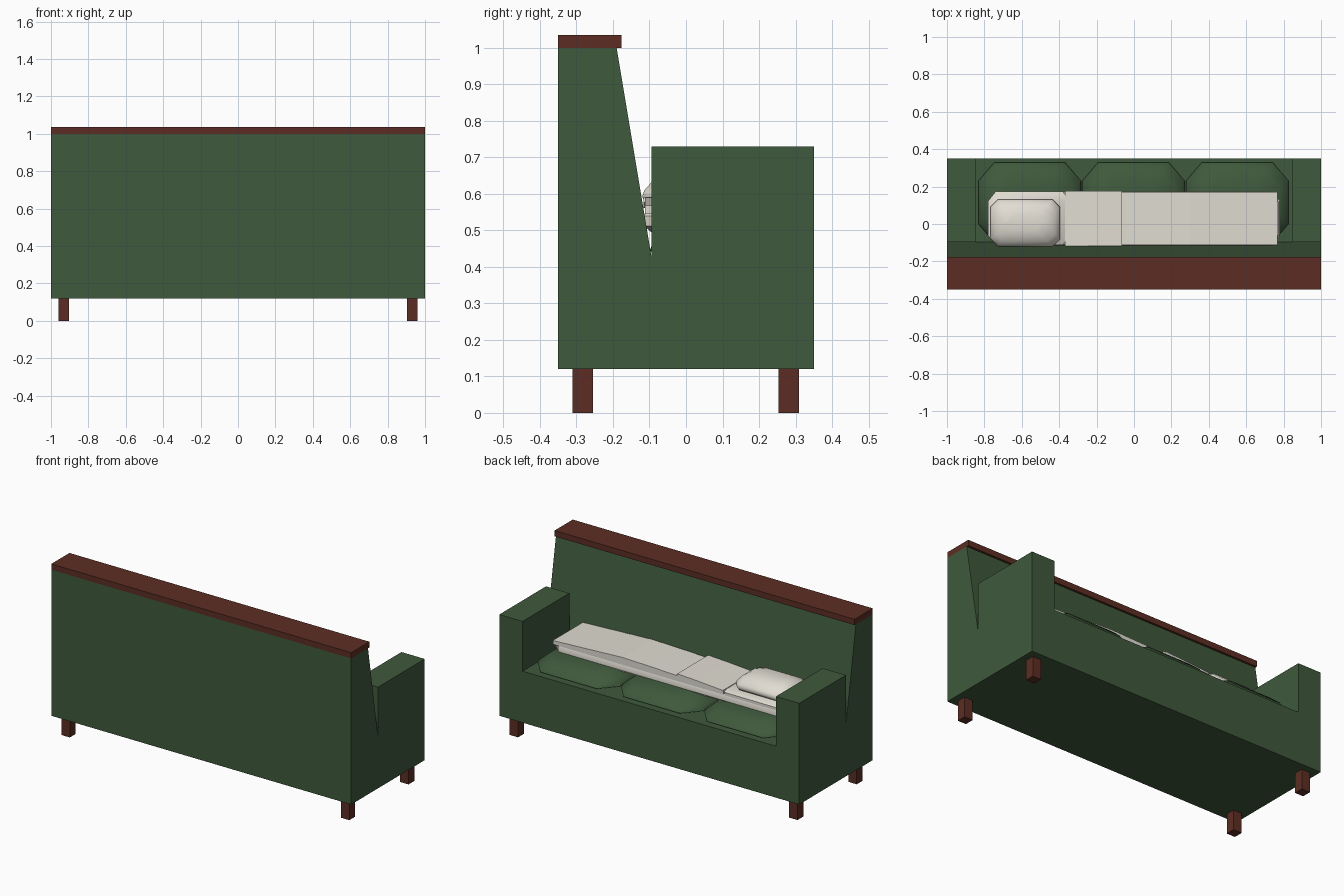
import bpy, bmesh

if "Cube" in bpy.data.objects:
    bpy.data.objects.remove(bpy.data.objects["Cube"])


def material(name, rgb):
    m = bpy.data.materials.new(name)
    m.diffuse_color = (*rgb, 1)
    m.use_nodes = True
    m.node_tree.nodes["Principled BSDF"].inputs["Base Color"].default_value = m.diffuse_color
    return m


GREEN = material("green_fabric", (0.05, 0.10, 0.045))
WOOD = material("red_wood", (0.107, 0.027, 0.017))
LINEN = material("linen", (0.75, 0.72, 0.65))


def finish(name, bm, mat, smooth=None):
    bmesh.ops.recalc_face_normals(bm, faces=bm.faces)
    me = bpy.data.meshes.new(name)
    bm.to_mesh(me)
    bm.free()
    me.materials.append(mat)
    ob = bpy.data.objects.new(name, me)
    bpy.context.collection.objects.link(ob)
    if smooth:
        bpy.ops.object.select_all(action='DESELECT')
        ob.select_set(True)
        bpy.context.view_layer.objects.active = ob
        bpy.ops.object.shade_smooth_by_angle(angle=smooth)
    return ob


def extrude(name, profile, axis, a, b, mat):
    """Sweep a 2D profile (other-axis, z) along x or y from a to b."""
    bm = bmesh.new()
    def place(p, t):
        return (t, p[0], p[1]) if axis == 'x' else (p[0], t, p[1])
    lo = [bm.verts.new(place(p, a)) for p in profile]
    hi = [bm.verts.new(place(p, b)) for p in profile]
    bm.faces.new(lo)
    bm.faces.new(hi)
    n = len(profile)
    for i in range(n):
        j = (i + 1) % n
        bm.faces.new((lo[i], lo[j], hi[j], hi[i]))
    return finish(name, bm, mat)


def box(name, x0, x1, y0, y1, z0, z1, mat):
    return extrude(name, [(x0, z0), (x1, z0), (x1, z1), (x0, z1)], 'y', y0, y1, mat)


def padded(name, x0, x1, y0, y1, rings, cut, mat, smooth=0.6):
    """Stack octagonal rings (inset, z) into a soft, chamfered slab."""
    bm = bmesh.new()
    loops = []
    for d, z in rings:
        l, r, f, k = x0 + d, x1 - d, y0 + d, y1 - d
        cx, cy = cut
        pts = [(l + cx, f), (r - cx, f), (r, f + cy), (r, k - cy),
               (r - cx, k), (l + cx, k), (l, k - cy), (l, f + cy)]
        loops.append([bm.verts.new((x, y, z)) for x, y in pts])
    for a, b in zip(loops, loops[1:]):
        for i in range(8):
            j = (i + 1) % 8
            bm.faces.new((a[i], a[j], b[j], b[i]))
    bm.faces.new(loops[0])
    bm.faces.new(loops[-1])
    return finish(name, bm, mat, smooth)


# Sloped backrest and its wooden top rail
extrude("backrest", [(-.35, .12), (-.35, 1), (-.19, 1), (-.095, .43), (-.095, .12)],
        'x', -1, 1, GREEN)
box("top_rail", -1, 1, -.35, -.177, 1, 1.035, WOOD)

# Seat base and arms as one U-shaped frame
extrude("seat_frame", [(-1, .12), (1, .12), (1, .73), (.845, .73), (.845, .43),
                       (-.845, .43), (-.845, .73), (-1, .73)], 'y', -.095, .35, GREEN)

# Four legs
for sx in (-1, 1):
    for row, y in (("back", -.283), ("front", .281)):
        side = "left" if sx < 0 else "right"
        box(f"{row}_leg_{side}", sx * .932 - .028, sx * .932 + .028,
            y - .028, y + .028, 0, .12, WOOD)

# Three seat cushions
for i in range(3):
    c = (i - 1) * .555 - .003
    padded(f"seat_cushion_{i + 1}", c - .274, c + .274, -.1, .33,
           [(.03, .425), (0, .445), (.008, .462), (.045, .495), (.1, .512)],
           (.085, .1), GREEN)

# Thin mattress
padded("mattress", -.78, .78, -.115, .175,
       [(.02, .495), (0, .512), (0, .54), (.008, .553)], (.05, .05), LINEN)

# Blanket with gentle waves, and its turned-down flap
top = [(.768, .568), (.55, .578), (.3, .59), (.1, .584), (-.2, .572), (-.37, .564)]
extrude("blanket", [(-.37, .545), (.768, .545)] + top, 'y', -.113, .172, LINEN)
extrude("blanket_flap", [(-.37, .562), (-.37, .573), (-.2, .585), (-.065, .592), (-.065, .576)],
        'y', -.117, .177, LINEN)
padded("sheet", -.78, -.34, -.113, .173, [(0, .545), (0, .562), (.008, .569)], (.04, .05), LINEN)

# Pillow
padded("pillow", -.768, -.395, -.12, .132,
       [(.04, .562), (.008, .575), (0, .592), (.006, .61), (.028, .635), (.06, .652), (.085, .659)],
       (.04, .04), LINEN, 1.0)
